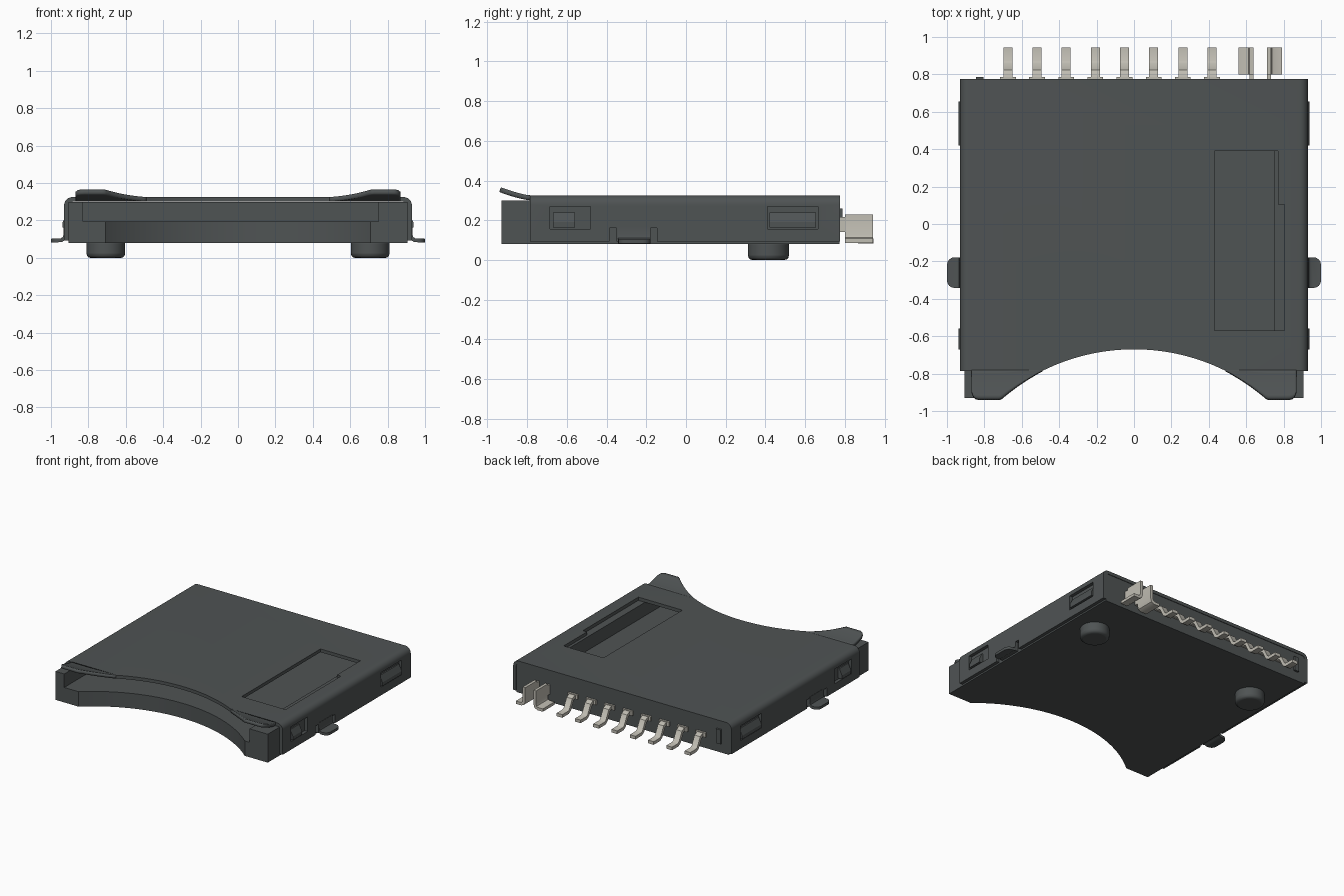
import bpy, bmesh, math
from mathutils import Vector

if "Cube" in bpy.data.objects:
    bpy.data.objects.remove(bpy.data.objects["Cube"], do_unlink=True)


def material(name, rgb):
    m = bpy.data.materials.new(name)
    m.diffuse_color = (*rgb, 1)
    m.use_nodes = True
    b = m.node_tree.nodes["Principled BSDF"]
    b.inputs["Base Color"].default_value = (*rgb, 1)
    b.inputs["Roughness"].default_value = 0.6
    return m


DARK = material("charcoal grey", (0.078, 0.087, 0.088))
PALE = material("pale tin", (0.53, 0.51, 0.45))


def finish(name, bm, mat):
    bmesh.ops.recalc_face_normals(bm, faces=bm.faces)
    me = bpy.data.meshes.new(name)
    bm.to_mesh(me)
    bm.free()
    me.materials.append(mat)
    ob = bpy.data.objects.new(name, me)
    bpy.context.collection.objects.link(ob)
    return ob


def activate(ob):
    bpy.ops.object.select_all(action='DESELECT')
    ob.select_set(True)
    bpy.context.view_layer.objects.active = ob


def smooth(ob, angle=35):
    activate(ob)
    bpy.ops.object.shade_smooth_by_angle(angle=math.radians(angle))


def box(name, x, y, z, mat=DARK):
    bm = bmesh.new()
    bmesh.ops.create_cube(bm, size=1)
    for v in bm.verts:
        v.co = [a[0] + (c + 0.5) * (a[1] - a[0]) for a, c in zip((x, y, z), v.co)]
    return finish(name, bm, mat)


def prism(name, pts, lo, hi, axis, mat=DARK):
    """Extrude a 2D outline along the x, y or z axis."""
    place = {'x': lambda p, d: (d, p[0], p[1]),
             'y': lambda p, d: (p[0], d, p[1]),
             'z': lambda p, d: (p[0], p[1], d)}[axis]
    bm = bmesh.new()
    f = bm.faces.new([bm.verts.new(place(p, lo)) for p in pts])
    r = bmesh.ops.extrude_face_region(bm, geom=[f])
    move = Vector(place((0, 0), hi - lo))
    bmesh.ops.translate(bm, vec=move, verts=[e for e in r["geom"] if isinstance(e, bmesh.types.BMVert)])
    return finish(name, bm, mat)


def ribbon(path, t):
    """Outline of a bent strip of thickness t centred on a path."""
    left, right = [], []
    for i, p in enumerate(path):
        p = Vector(p)
        a = (p - Vector(path[i - 1])).normalized() if i else None
        b = (Vector(path[i + 1]) - p).normalized() if i < len(path) - 1 else None
        d = ((a or b) + (b or a)).normalized()
        k = t / 2 / max(0.5, d.dot(a or b))
        n = Vector((-d.y, d.x)) * k
        left.append(tuple(p + n))
        right.append(tuple(p - n))
    return left + right[::-1]


def cut(ob, cutters):
    for c in cutters:
        c.hide_render = True
        m = ob.modifiers.new("cut", 'BOOLEAN')
        m.operation, m.solver, m.object = 'DIFFERENCE', 'EXACT', c
        activate(ob)
        bpy.ops.object.modifier_apply(modifier=m.name)
        bpy.data.objects.remove(c, do_unlink=True)


def bevel(ob, width, segments=3):
    m = ob.modifiers.new("bevel", 'BEVEL')
    m.width, m.segments, m.angle_limit = width, segments, math.radians(50)
    m.limit_method = 'ANGLE'


# Finger recess shared by the housing and the shell
R, ARCH_Y = 1.097, -0.67


def arch(x):
    return ARCH_Y - R + math.sqrt(R * R - x * x)


def arch_cutter():
    xs = [-0.8 + 1.6 * i / 64 for i in range(65)]
    return prism("arch_cutter", [(x, arch(x)) for x in xs] + [(0.8, -1.3), (-0.8, -1.3)], -0.1, 0.6, 'z')


# Housing with card slot
housing = box("housing", (-0.905, 0.905), (-0.93, 0.772), (0.08, 0.299))
cut(housing, [box("slot_cutter", (-0.83, 0.75), (-1.1, 0.6), (0.195, 0.4)), arch_cutter()])
smooth(housing)

# Folded metal shell: rounded U section
W, T, TOP, LOW, RAD = 0.93, 0.025, 0.325, 0.092, 0.045


def corner(r, side):
    a = [math.radians(90 * i / 6) for i in range(7)]
    pts = [(side * (W - RAD + r * math.cos(t)), TOP - RAD + r * math.sin(t)) for t in a]
    return pts if side > 0 else pts[::-1]


outer = [(W, LOW)] + corner(RAD, 1) + corner(RAD, -1) + [(-W, LOW)]
inner = [(W - T, LOW)] + corner(RAD - T, 1) + corner(RAD - T, -1) + [(-W + T, LOW)]
shell = prism("shell", outer + inner[::-1], -0.785, 0.775, 'y')
cutters = [arch_cutter(),
           box("window_cutter", (0.43, 0.805), (-0.57, 0.105), (0.28, 0.4)),
           box("window_cutter_back", (0.43, 0.77), (0.10, 0.39), (0.28, 0.4))]
for s in (-1, 1):
    side = tuple(sorted((s * 0.89, s * 1.0)))
    cutters += [box("hole_cutter", side, y, (0.155, 0.268)) for y in ((-0.685, -0.48), (0.41, 0.665))]
    cutters += [box("notch_cutter", side, (y - 0.018, y + 0.018), (0.0, 0.16)) for y in (-0.368, -0.164)]
cut(shell, cutters)
smooth(shell)

# Upturned lips at the front corners of the shell
for s, label in ((1, "left"), (-1, "right")):
    bm = bmesh.new()
    grid = []
    for i in range(33):
        x = 0.49 + 0.38 * i / 32
        front = max(arch(x), -0.932)
        if x > 0.83:
            front += 0.04 - math.sqrt(max(0, 0.0016 - (x - 0.83) ** 2))
        col = []
        for j in range(9):
            y = -0.78 + (front + 0.78) * j / 8
            t = max(0, -0.78 - y) / 0.15
            col.append(bm.verts.new((s * x, y, TOP + 0.04 * t ** 1.4)))
        grid.append(col)
    for a, b in zip(grid, grid[1:]):
        for j in range(8):
            bm.faces.new((a[j], a[j + 1], b[j + 1], b[j]))
    lip = finish(label + "_front_lip", bm, DARK)
    if lip.data.polygons[40].normal.z < 0:
        lip.data.flip_normals()
    m = lip.modifiers.new("thickness", 'SOLIDIFY')
    m.thickness, m.offset = T, -1
    smooth(lip)

    # Side latches showing through the shell holes
    for y0, y1, where in ((-0.67, -0.56, "front"), (0.42, 0.655, "rear")):
        wedge = [(s * 0.89, 0.163), (s * 0.938, 0.163), (s * 0.938, 0.19), (s * 0.915, 0.238), (s * 0.89, 0.238)]
        prism(f"{label}_{where}_latch", wedge, y0, y1, 'y')

    # Solder foot folded out from the side
    path = [(s * 0.922, 0.17), (s * 0.922, 0.125), (s * 0.928, 0.105), (s * 0.945, 0.094), (s * 1.0, 0.092)]
    foot = prism(label + "_solder_foot", ribbon(path, 0.02), -0.342, -0.178, 'y')
    tip = [v for v in foot.data.vertices if abs(v.co.x) > 0.99]
    for v in tip:
        v.co.x = s * 1.0
    fb = bmesh.new()
    fb.from_mesh(foot.data)
    edges = [e for e in fb.edges if all(abs(v.co.x) > 0.99 for v in e.verts)
             and abs(e.verts[0].co.y - e.verts[1].co.y) < 0.01]
    bmesh.ops.bevel(fb, geom=edges, offset=0.04, segments=4, profile=0.5, affect='EDGES')
    fb.to_mesh(foot.data)
    fb.free()
    smooth(foot)

    # Locating peg under the housing
    bm = bmesh.new()
    bmesh.ops.create_cone(bm, cap_ends=True, segments=40, radius1=0.103, radius2=0.103, depth=0.1)
    bmesh.ops.translate(bm, vec=(s * 0.707, 0.415, 0.05), verts=bm.verts)
    peg = finish(label + "_locating_peg", bm, DARK)
    bevel(peg, 0.022)
    smooth(peg)

# Row of contact pins along the back
pin_path = [(0.74, 0.185), (0.795, 0.185), (0.815, 0.175), (0.85, 0.108), (0.87, 0.096), (0.945, 0.096)]
for i in range(8):
    x = -0.674 + 0.1558 * i
    pin = prism(f"contact_pin_{i + 1}", ribbon(pin_path, 0.024), x - 0.024, x + 0.024, 'x', PALE)
    smooth(pin)
    box(f"contact_collar_{i + 1}", (x - 0.042, x + 0.042), (0.76, 0.787), (0.168, 0.202), PALE)

# Pair of switch terminals, mirrored about x = 0.675
for s, label in ((1, "outer"), (-1, "inner")):
    sx = [0.675 + s * d for d in (0.046, 0.046, 0.053, 0.07, 0.115)]
    path = list(zip(sx, (0.23, 0.125, 0.105, 0.096, 0.096)))
    blade = prism(label + "_switch_terminal", ribbon(path, 0.022), 0.8, 0.943, 'y', PALE)
    smooth(blade)
    box(label + "_switch_stem", tuple(sorted((sx[0] - 0.011, sx[0] + 0.011))),
        (0.75, 0.81), (0.14, 0.215), PALE)

# Small rib on the back wall
box("back_rib", (-0.845, -0.805), (0.76, 0.787), (0.15, 0.26))
